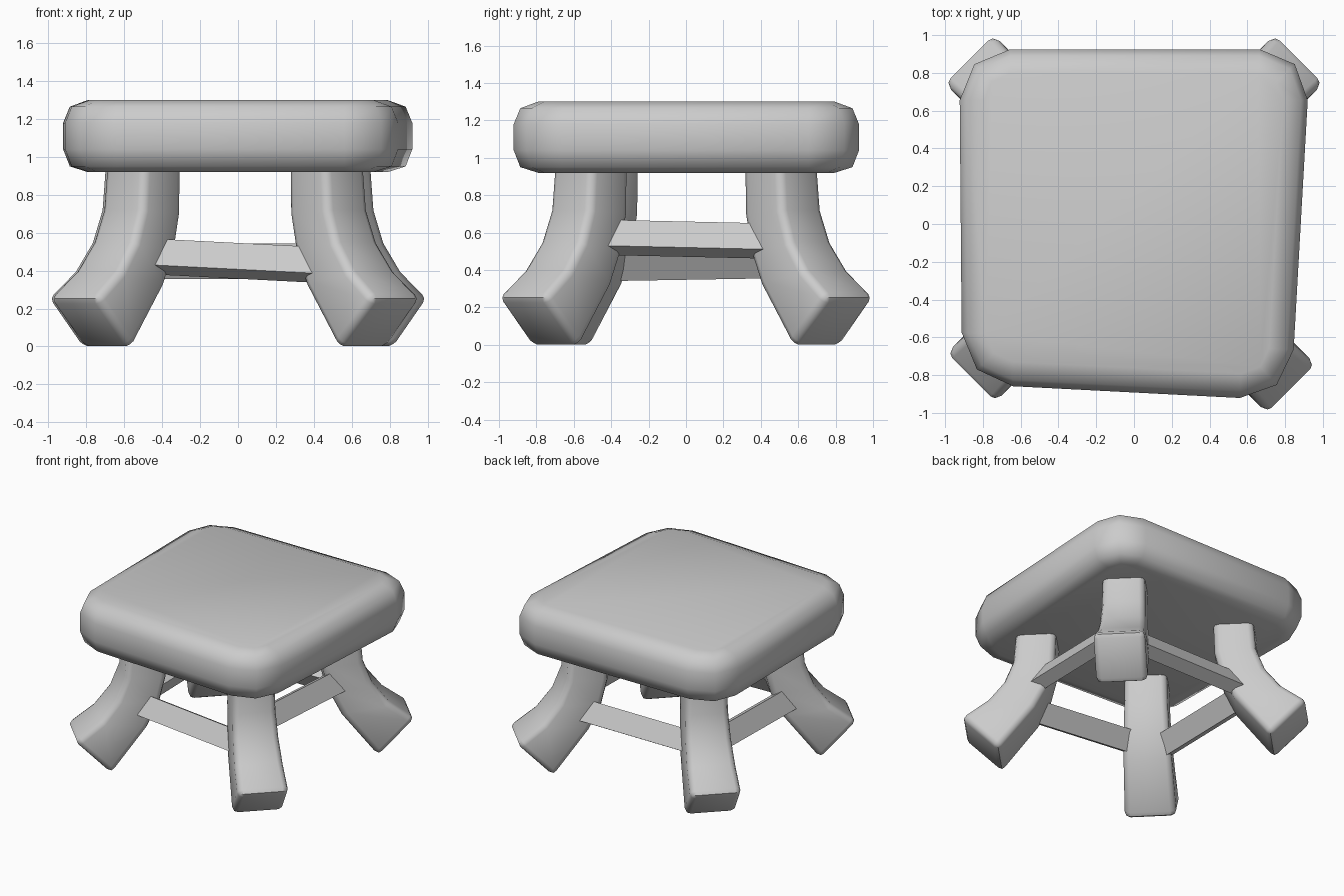
import bpy, bmesh, math
from mathutils import Vector, Matrix

cube = bpy.data.objects.get("Cube")
if cube:
    bpy.data.objects.remove(cube, do_unlink=True)

GREY = (0.6, 0.6, 0.6, 1.0)
mat = bpy.data.materials.new("plain grey")
mat.use_nodes = True
mat.diffuse_color = GREY
mat.node_tree.nodes["Principled BSDF"].inputs["Base Color"].default_value = GREY


def finish(name, bm, smooth_angle=None):
    """Turn a bmesh into a named, coloured object."""
    bmesh.ops.recalc_face_normals(bm, faces=bm.faces)
    mesh = bpy.data.meshes.new(name)
    bm.to_mesh(mesh)
    bm.free()
    mesh.materials.append(mat)
    obj = bpy.data.objects.new(name, mesh)
    bpy.context.collection.objects.link(obj)
    if smooth_angle:
        bpy.ops.object.select_all(action="DESELECT")
        obj.select_set(True)
        bpy.context.view_layer.objects.active = obj
        bpy.ops.object.shade_smooth_by_angle(angle=math.radians(smooth_angle))
    return obj


def loft(bm, rings):
    """Skin a list of closed rings and cap both ends."""
    loops = [[bm.verts.new(p) for p in ring] for ring in rings]
    for a, b in zip(loops, loops[1:]):
        for i in range(len(a)):
            j = (i + 1) % len(a)
            bm.faces.new((a[i], a[j], b[j], b[i]))
    bm.faces.new(loops[0][::-1])
    bm.faces.new(loops[-1])


# Seat: slightly crooked square slab with rounded corners and rims
CORNERS = [Vector(c) for c in ((-0.925, 0.925), (-0.91, -0.845), (0.83, -0.935), (0.935, 0.925))]
RADIUS = 0.27


def seat_ring(inset, z):
    ring = []
    for i, c in enumerate(CORNERS):
        back = (CORNERS[i - 1] - c).normalized()
        ahead = (CORNERS[(i + 1) % 4] - c).normalized()
        r = RADIUS - inset
        centre = c + (back + ahead) * RADIUS
        for turn in (0, 45, 90):
            a = math.radians(turn)
            p = centre - ahead * r * math.cos(a) - back * r * math.sin(a)
            ring.append((p.x, p.y, z))
    return ring


bm = bmesh.new()
loft(bm, [seat_ring(d, z) for d, z in ((0.13, 0.92), (0.035, 0.95), (0, 1.04),
                                       (0, 1.18), (0.035, 1.265), (0.13, 1.3))])
finish("seat", bm, 60)

# Legs: curved, flaring square bars pointing to the corners
# (outer radius, outer z, inner radius, inner z, width)
LEG = [(0.86, 0.96, 0.575, 0.96, 0.30), (0.88, 0.72, 0.585, 0.70, 0.31),
       (0.945, 0.55, 0.635, 0.50, 0.325), (1.06, 0.40, 0.725, 0.32, 0.345),
       (1.25, 0.255, 0.985, -0.016, 0.37)]


def leg(name, degrees, shift):
    bm = bmesh.new()
    loft(bm, [[(ro, -w / 2, zo), (ro, w / 2, zo), (ri, w / 2, zi), (ri, -w / 2, zi)]
              for ro, zo, ri, zi, w in LEG])
    # Round the long edges and the rim of the foot
    foot = [e for e in bm.edges if all(v.co.z < 0.3 and v.co.x > 0.9 for v in e.verts)]
    long_edges = [e for e in bm.edges if abs(e.verts[0].co.z - e.verts[1].co.z) > 0.1
                  and e not in foot]
    bmesh.ops.bevel(bm, geom=foot + long_edges, offset=0.042, segments=2,
                    profile=0.5, affect="EDGES")
    bm.transform(Matrix.Translation((*shift, 0)) @ Matrix.Rotation(math.radians(degrees), 4, "Z"))
    finish(name, bm, 50)


leg("back_left_leg", 45, (0, 0))
leg("back_right_leg", 135, (0, 0))
leg("front_right_leg", 225, (0.01, 0.06))
leg("front_left_leg", 315, (-0.04, 0))


# Rails: planks leaning outward at the bottom, like the legs
def rail(name, start, end):
    start, end = Vector(start), Vector(end)
    along = (end - start).normalized()
    out = along.cross(Vector((0, 0, 1))).normalized()
    up = out.cross(along)
    lean = math.radians(30)
    thick = (out * math.cos(lean) + up * math.sin(lean)) * 0.05
    tall = (up * math.cos(lean) - out * math.sin(lean)) * 0.08
    bm = bmesh.new()
    loft(bm, [[p + thick * s + tall * t for s, t in ((1, 1), (1, -1), (-1, -1), (-1, 1))]
              for p in (start, end)])
    finish(name, bm)


rail("front_rail", (-0.46, -0.54, 0.475), (0.42, -0.59, 0.43))
rail("left_rail", (0.52, -0.46, 0.575), (0.56, 0.44, 0.555))
rail("back_rail", (0.46, 0.60, 0.45), (-0.46, 0.60, 0.45))
rail("right_rail", (-0.60, 0.46, 0.45), (-0.60, -0.42, 0.435))
